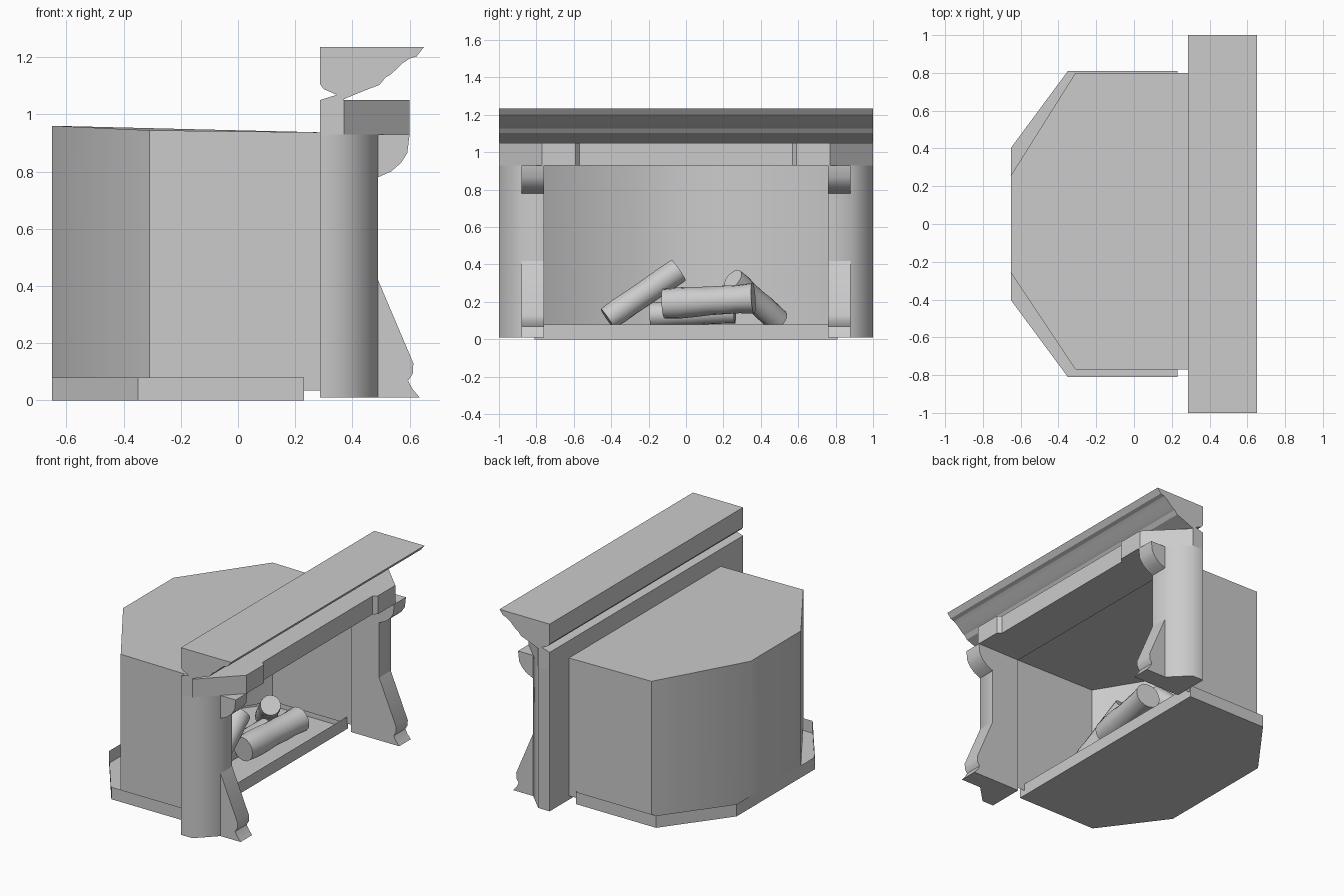
import bpy, bmesh, math, random
from mathutils import Vector

if "Cube" in bpy.data.objects:
    bpy.data.objects.remove(bpy.data.objects["Cube"])

random.seed(4)


def finish(name, bm, angle=30):
    bmesh.ops.recalc_face_normals(bm, faces=bm.faces)
    me = bpy.data.meshes.new(name)
    bm.to_mesh(me)
    bm.free()
    me.shade_smooth()
    me.set_sharp_from_angle(angle=math.radians(angle))
    ob = bpy.data.objects.new(name, me)
    bpy.context.collection.objects.link(ob)
    return ob


def prism(name, pts, axis, lo, hi, angle=30, skip=(), caps=(True, True), top_z=None):
    """Extrude a profile along z (x,y points) or y (x,z points); skip side faces or caps."""
    bm = bmesh.new()
    rings = []
    for t in (lo, hi):
        rings.append([bm.verts.new((a, b, t) if axis == 'z' else (a, t, b)) for a, b in pts])
    if top_z:
        for v in rings[1]:
            v.co.z = top_z(v.co.x)
    n = len(pts)
    for i in range(n):
        if i not in skip:
            j = (i + 1) % n
            bm.faces.new((rings[0][i], rings[0][j], rings[1][j], rings[1][i]))
    for ring, keep in zip(rings, caps):
        if keep:
            bm.faces.new(ring)
    return finish(name, bm, angle)


def log(name, a, b, r, sides=16, rings=7):
    """Slightly lumpy cylinder between two points."""
    a, b = Vector(a), Vector(b)
    q = (b - a).to_track_quat('Z', 'Y')
    bm = bmesh.new()
    prev = first = None
    for k in range(rings):
        c = a.lerp(b, k / (rings - 1))
        rr = r * random.uniform(0.94, 1.04)
        ring = []
        for i in range(sides):
            t = math.tau * i / sides
            w = rr * random.uniform(0.98, 1.02)
            ring.append(bm.verts.new(c + q @ Vector((w * math.cos(t), w * math.sin(t), 0))))
        if prev:
            for i in range(sides):
                j = (i + 1) % sides
                bm.faces.new((prev[i], prev[j], ring[j], ring[i]))
        else:
            first = ring
        prev = ring
    bm.faces.new(first)
    bm.faces.new(prev)
    return finish(name, bm, 45)


# Hearth tray: floor with a thin upright rim, open on top
prism("hearth_tray", [(0.23, -0.81), (0.23, 0.81), (-0.35, 0.81), (-0.65, 0.405),
                      (-0.65, -0.405), (-0.35, -0.81)], 'z', 0, 0.08, caps=(True, False))

# Firebox shell: open at the front and underneath, top rising slightly to the back
prism("firebox", [(0.29, -0.77), (0.29, 0.80), (-0.31, 0.80), (-0.65, 0.26),
                  (-0.65, -0.26), (-0.31, -0.77)], 'z', 0.035, 0.94, angle=40, skip=(0,),
      caps=(False, True),
      top_z=lambda x: 0.96 if x < -0.5 else (0.944 if x < 0 else 0.937))

# Pillars with chamfered outer corners, plus foot and corbel on each
foot = [(0.49, 0.01), (0.635, 0.01), (0.61, 0.04), (0.595, 0.068), (0.612, 0.095),
        (0.613, 0.13), (0.49, 0.42)]
corbel = [(0.49, 0.93), (0.49, 0.78), (0.535, 0.80), (0.57, 0.83), (0.592, 0.865), (0.60, 0.93)]
for side, s in (("left", -1), ("right", 1)):
    prism("pillar_" + side, [(0.287, s * 0.76), (0.287, s), (0.37, s), (0.49, s * 0.88),
                             (0.49, s * 0.76)], 'z', 0.01, 0.93, angle=50)
    prism("pillar_foot_" + side, foot, 'y', s * 0.76, s * 0.88, angle=45)
    prism("pillar_corbel_" + side, corbel, 'y', s * 0.76, s * 0.88, angle=40)

# Frieze beam, stepping out over the pillars with angled ends
half = [(0.287, 1), (0.37, 1), (0.60, 0.77), (0.60, 0.59), (0.575, 0.57)]
prism("frieze", half + [(x, -y) for x, y in reversed(half)], 'z', 0.93, 1.05)

# Moulded mantel shelf with a small groove along its back
shelf = [(0.287, 1.235), (0.65, 1.235), (0.625, 1.203), (0.60, 1.195), (0.575, 1.178),
         (0.535, 1.14), (0.515, 1.128), (0.495, 1.103), (0.435, 1.08), (0.37, 1.053),
         (0.37, 1.05), (0.287, 1.05), (0.345, 1.068), (0.30, 1.088), (0.287, 1.105)]
prism("mantel_shelf", shelf, 'y', -1, 1, angle=15)

# Stacked logs
log("log_leaning_left", (0.08, -0.42, 0.11), (0.04, -0.04, 0.37), 0.066)
log("log_front", (0.12, -0.12, 0.19), (0.19, 0.36, 0.22), 0.08)
log("log_under", (-0.02, -0.19, 0.13), (0.02, 0.26, 0.15), 0.065)
log("log_leaning_right", (0.06, 0.25, 0.32), (-0.14, 0.49, 0.10), 0.064)
